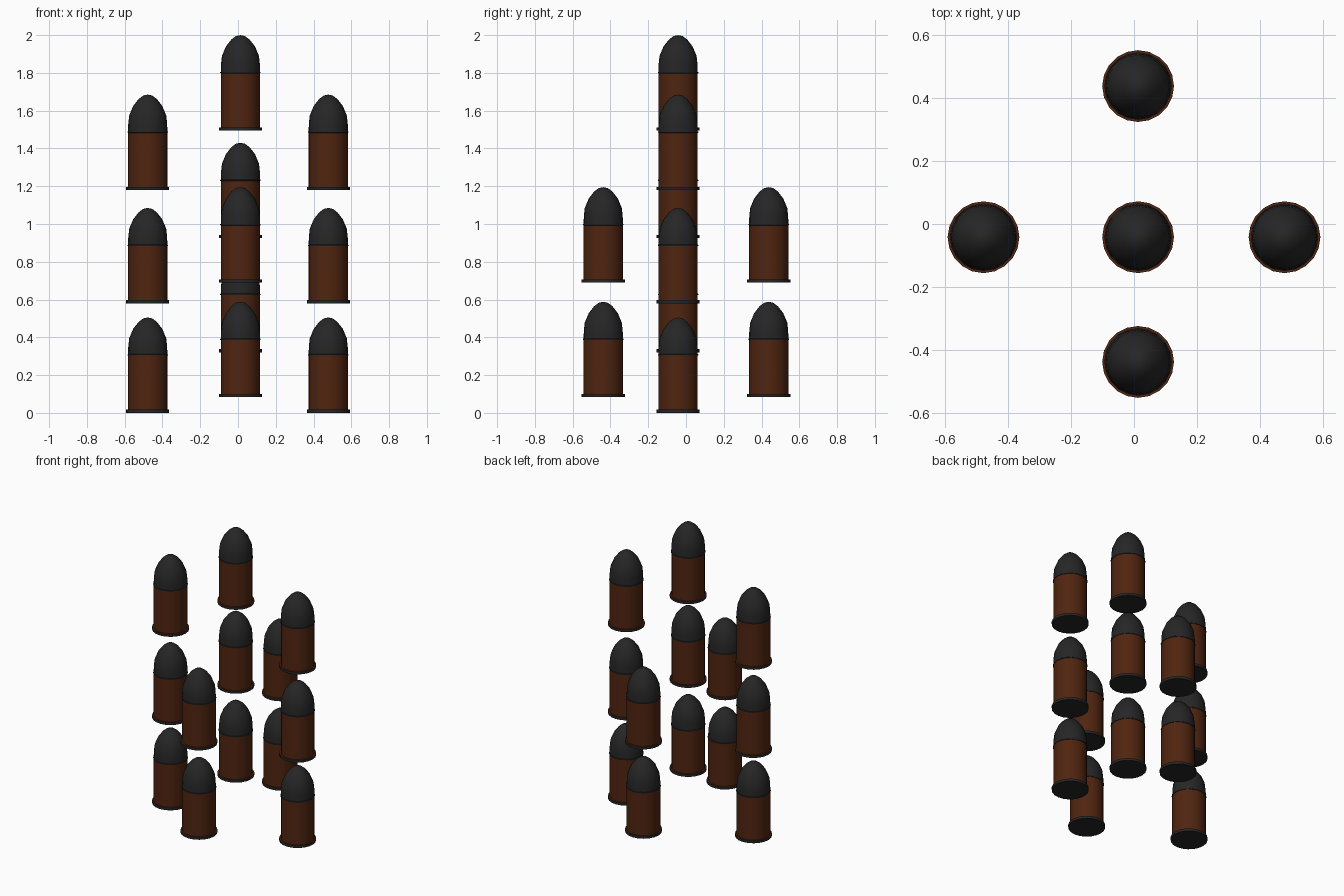
import bpy, bmesh, math

cube = bpy.data.objects.get("Cube")
if cube:
    bpy.data.objects.remove(cube, do_unlink=True)


def make_material(name, color):
    m = bpy.data.materials.new(name)
    m.use_nodes = True
    m.diffuse_color = color
    bsdf = m.node_tree.nodes["Principled BSDF"]
    bsdf.inputs["Base Color"].default_value = color
    bsdf.inputs["Roughness"].default_value = 0.7
    return m


DARK = make_material("dark grey", (0.019, 0.019, 0.019, 1))
BROWN = make_material("copper brown", (0.08, 0.018, 0.005, 1))
SIDES = 20


def lathe(name, profile, material):
    """Spin a (radius, height) profile about z; closes on the axis where radius is 0."""
    bm = bmesh.new()
    verts = [bm.verts.new((r, 0, z)) for r, z in profile]
    edges = [bm.edges.new(pair) for pair in zip(verts, verts[1:])]
    bmesh.ops.spin(bm, geom=verts + edges, cent=(0, 0, 0), axis=(0, 0, 1),
                   angle=math.tau, steps=SIDES, use_duplicate=False)
    bmesh.ops.remove_doubles(bm, verts=bm.verts, dist=0.0005)
    bmesh.ops.recalc_face_normals(bm, faces=bm.faces)
    # open shells have no inside, so orient them away from the axis
    side = max(bm.faces, key=lambda f: f.calc_area())
    c = side.calc_center_median()
    outward = side.normal.x * c.x + side.normal.y * c.y + side.normal.z * (c.z - 0.1)
    if outward < 0:
        bmesh.ops.reverse_faces(bm, faces=bm.faces)
    mesh = bpy.data.meshes.new(name)
    bm.to_mesh(mesh)
    bm.free()
    mesh.materials.append(material)
    mesh.shade_smooth()
    mesh.set_sharp_from_angle(angle=math.radians(35))
    return mesh


R, RIM = 0.104, 0.114
parts = {
    # base disc and its edge
    "base_rim": lathe("base_rim", [(0, 0), (RIM, 0), (RIM, 0.017)], DARK),
    # ledge on the rim and the cylindrical case
    "case": lathe("case", [(RIM, 0.017), (R, 0.017), (R, 0.303)], BROWN),
    # thin lip and rounded tip
    "tip": lathe("tip", [(R, 0.303), (0.107, 0.304), (0.107, 0.309), (R, 0.311),
                         (0.103, 0.35), (0.098, 0.395), (0.077, 0.445),
                         (0.048, 0.482), (0.024, 0.5), (0, 0.505)], DARK),
}

# Columns: name, x, y, heights of the bases
MID_X, MID_Y = 0.013, -0.042
side_heights = (0, 0.58, 1.18)
end_heights = (0.083, 0.69)
columns = [
    ("right", -0.478, MID_Y, side_heights),
    ("left", 0.478, MID_Y, side_heights),
    ("front", MID_X, -0.438, end_heights),
    ("back", MID_X, 0.438, end_heights),
    ("centre", MID_X, MID_Y, (0.32, 0.925, 1.495)),
]

for column, x, y, heights in columns:
    for level, z in enumerate(heights, 1):
        for part, mesh in parts.items():
            ob = bpy.data.objects.new(f"{column}_{level}_{part}", mesh)
            ob.location = (x, y, z)
            bpy.context.collection.objects.link(ob)
